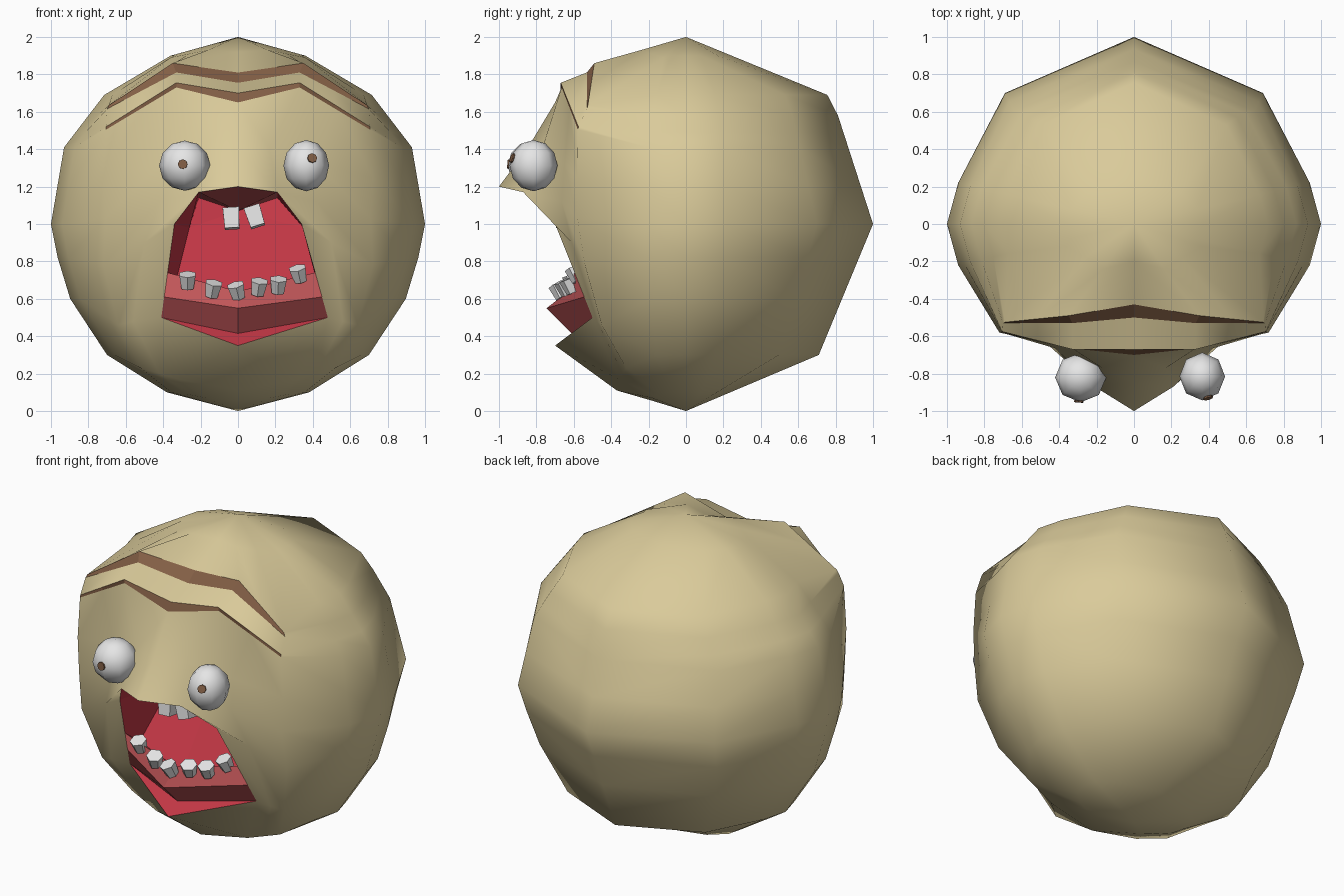
import bpy, bmesh, math
from mathutils import Vector

if "Cube" in bpy.data.objects:
    bpy.data.objects.remove(bpy.data.objects["Cube"])


def material(name, rgb):
    lin = [((c + 0.055) / 1.055) ** 2.4 for c in rgb]
    m = bpy.data.materials.new(name)
    m.diffuse_color = (*lin, 1)
    m.use_nodes = True
    m.node_tree.nodes["Principled BSDF"].inputs["Base Color"].default_value = m.diffuse_color
    return m


SKIN = material("tan skin", (0.855, 0.795, 0.605))
BROWN = material("brown", (0.51, 0.37, 0.27))
RED = material("mouth red", (0.76, 0.215, 0.27))
PINK = material("gum pink", (0.76, 0.34, 0.35))
WHITE = material("white", (0.9, 0.9, 0.9))


def finish(bm, name, mats, smooth=False):
    me = bpy.data.meshes.new(name)
    for f in bm.faces:
        f.smooth = smooth and f.material_index == 0
    bm.to_mesh(me)
    bm.free()
    for m in mats:
        me.materials.append(m)
    ob = bpy.data.objects.new(name, me)
    bpy.context.collection.objects.link(ob)
    return ob


def add_face(bm, pts, mat=0, away=False):
    uniq = []
    for p in pts:
        p = Vector(p)
        if all((p - q).length > 1e-4 for q in uniq):
            uniq.append(p)
    if len(uniq) > 2:
        f = bm.faces.new([bm.verts.new(p) for p in uniq])
        f.material_index = mat
        f.tag = away


def lerp_profile(profile, z):
    for (z0, r0), (z1, r1) in zip(profile, profile[1:]):
        if z0 <= z <= z1:
            return r0 + (r1 - r0) * (z - z0) / (z1 - z0)
    return 0


# ---- head: front points per row, the sides and back follow two profiles
SIDE = [(0, 0), (0.1, 0.38), (0.3, 0.7), (0.65, 0.93), (1, 1),
        (1.41, 0.93), (1.71, 0.7), (1.9, 0.36), (2, 0)]
BACK = [(0, 0), (0.3, 0.71), (1, 1), (1.68, 0.78), (2, 0)]
ROWS = [  # centre, inner, outer point, height of the back
    ((0, 0, 2), (0, 0, 2), (0, 0, 2), 2),
    ((0, -.2, 1.92), (.16, -.24, 1.93), (.36, -.12, 1.89), 1.9),
    ((0, -.43, 1.81), (.35, -.49, 1.86), (.69, -.525, 1.635), 1.69),
    ((0, -.5, 1.755), (.33, -.53, 1.81), (.7, -.53, 1.615), 1.58),
    ((0, -.67, 1.70), (.33, -.67, 1.755), (.705, -.575, 1.52), 1.49),
    ((0, -.7, 1.65), (.33, -.665, 1.73), (.705, -.578, 1.505), 1.41),
    ((0, -.85, 1.4), (.17, -.77, 1.4), (.72, -.58, 1.25), 1.2),
    ((0, -1, 1.2), (.21, -.87, 1.17), (.71, -.58, 1.03), 1.0),
    ((0, -1, 1.2), (.34, -.7, 1.0), (.72, -.54, .78), .82),
    ((0, -.7, .35), (.48, -.5, .5), (.64, -.45, .46), .6),
    ((0, -.37, .11), (.32, -.36, .17), (.52, -.32, .23), .3),
    ((0, -.18, .055), (.17, -.18, .07), (.27, -.15, .09), .1),
    ((0, 0, 0), (0, 0, 0), (0, 0, 0), 0),
]
CHEEK = {6: (.42, -.65, 1.32), 7: (.42, -.665, 1.12), 8: (.5, -.61, .9)}


def full_row(i, sign):
    c0, c1, c2, z = ROWS[i]
    s, b = lerp_profile(SIDE, z), lerp_profile(BACK, z)
    mid = CHEEK.get(i, (Vector(c1) + Vector(c2)) / 2)
    pts = [c0, c1, mid, c2, (s * .94, -.22 * s, z), (s, 0, z), (s * .94, .22 * s, z),
           (s * .69, b * .7, z), (0, b, z)]
    out = [Vector((p[0] * sign, p[1], p[2])) for p in pts]
    if sign < 0 and i == 9:                    # crooked mouth corner
        out[1].x = -.41
    return out


bm = bmesh.new()
for sign in (1, -1):
    grid = [full_row(i, sign) for i in range(len(ROWS))]
    for i in range(len(grid) - 1):
        for j in range(8):
            if i in (7, 8) and j == 0:         # mouth opening
                continue
            brow = i in (2, 4) and j < 3
            add_face(bm, [grid[i][j], grid[i][j + 1], grid[i + 1][j + 1], grid[i + 1][j]],
                     1 if brow else 0)
bmesh.ops.remove_doubles(bm, verts=bm.verts, dist=1e-4)
bmesh.ops.recalc_face_normals(bm, faces=bm.faces)
finish(bm, "head", [SKIN, BROWN], True)

# ---- mouth lining, lower gum and lip
bm = bmesh.new()
for sign, corner, x2, x3 in ((1, .48, .35, .43), (-1, .41, .26, .34)):
    def P(x, y, z):
        return Vector((x * sign, y, z))
    tip, lip1, lip2, end = P(0, -1, 1.2), P(.21, -.87, 1.17), P(.34, -.7, 1), P(corner, -.5, .5)
    k0, k1, k2, k3, kc = (P(0, -.18, 1.07), P(.21, -.18, 1.14), P(x2, -.28, .98),
                          P(x3, -.5, .66), P(0, -.56, .58))
    add_face(bm, [tip, lip1, k0], 1, True)     # palate
    add_face(bm, [lip1, k1, k0], 1, True)
    add_face(bm, [lip1, lip2, k2, k1])         # side wall
    add_face(bm, [lip2, end, k3, k2])
    add_face(bm, [k0, k1, k2])                 # sloping throat
    add_face(bm, [k0, k2, k3, kc])
    centre = [kc, P(0, -.63, .64), P(0, -.745, .55), P(0, -.61, .415), P(0, -.7, .35)]
    on_lip = [lip2.lerp(end, t) for t in (.52, .78)]
    outer = [k3, *on_lip, end, end]
    for i, mat in enumerate((1, 1, 1, 0)):     # gum back, top, front, then lip
        add_face(bm, [centre[i], outer[i], outer[i + 1], centre[i + 1]], mat, i == 0)
for f in bm.faces:
    f.normal_update()
    facing = f.normal.dot(Vector((0, -2, .8)) - f.calc_center_median()) > 0
    if facing == f.tag:
        f.normal_flip()
bmesh.ops.remove_doubles(bm, verts=bm.verts, dist=1e-4)
finish(bm, "mouth", [RED, PINK])


# ---- eyes with small pupils
def eye(name, loc, size, look):
    bpy.ops.mesh.primitive_uv_sphere_add(segments=8, ring_count=6, radius=1, location=loc)
    ob = bpy.context.object
    ob.name = name
    ob.scale = size
    ob.data.materials.append(WHITE)
    bpy.ops.object.shade_smooth()
    d = Vector(look).normalized()
    r = Vector([a * b for a, b in zip(d, size)])
    bpy.ops.mesh.primitive_cylinder_add(vertices=8, radius=.026, depth=.009,
                                        location=Vector(loc) + r * .975)
    pupil = bpy.context.object
    pupil.name = name + "_pupil"
    pupil.rotation_euler = d.to_track_quat('Z', 'Y').to_euler()
    pupil.data.materials.append(BROWN)


eye("left_eye", (-.285, -.82, 1.312), (.137, .133, .134), (-.08, -1, .06))
eye("right_eye", (.365, -.815, 1.312), (.122, .128, .137), (.29, -1, .33))


# ---- teeth: small stubs, wider at the crown, and two square upper ones
def tooth(name, loc, tilt, lean, sides, r1, r2, depth):
    bpy.ops.mesh.primitive_cone_add(vertices=sides, radius1=r1, radius2=r2, depth=depth)
    ob = bpy.context.object
    ob.name = name
    if sides == 4:
        for v in ob.data.vertices:             # turn a flat side forward
            x, y = v.co.x, v.co.y
            v.co.x, v.co.y = (x - y) * .7071, (x + y) * .7071
    ob.location = loc
    ob.rotation_euler = (lean, tilt, 0)
    ob.data.materials.append(WHITE)


LOWER = [(-.27, .695), (-.135, .65), (-.005, .64), (.11, .66), (.215, .67), (.325, .73)]
for i, (x, z) in enumerate(LOWER):
    tooth(f"lower_tooth_{i + 1}", (x, -.675 + .27 * abs(x), z), .25 * math.sin(i * 2.3),
          math.radians(22), 6, .037, .05, .078)
for i, (x, z) in enumerate([(-.035, 1.03), (.09, 1.04)]):
    tooth(f"upper_tooth_{i + 1}", (x, -.65, z), -.06 - .25 * i, math.radians(-8),
          4, .055, .062, .11)
